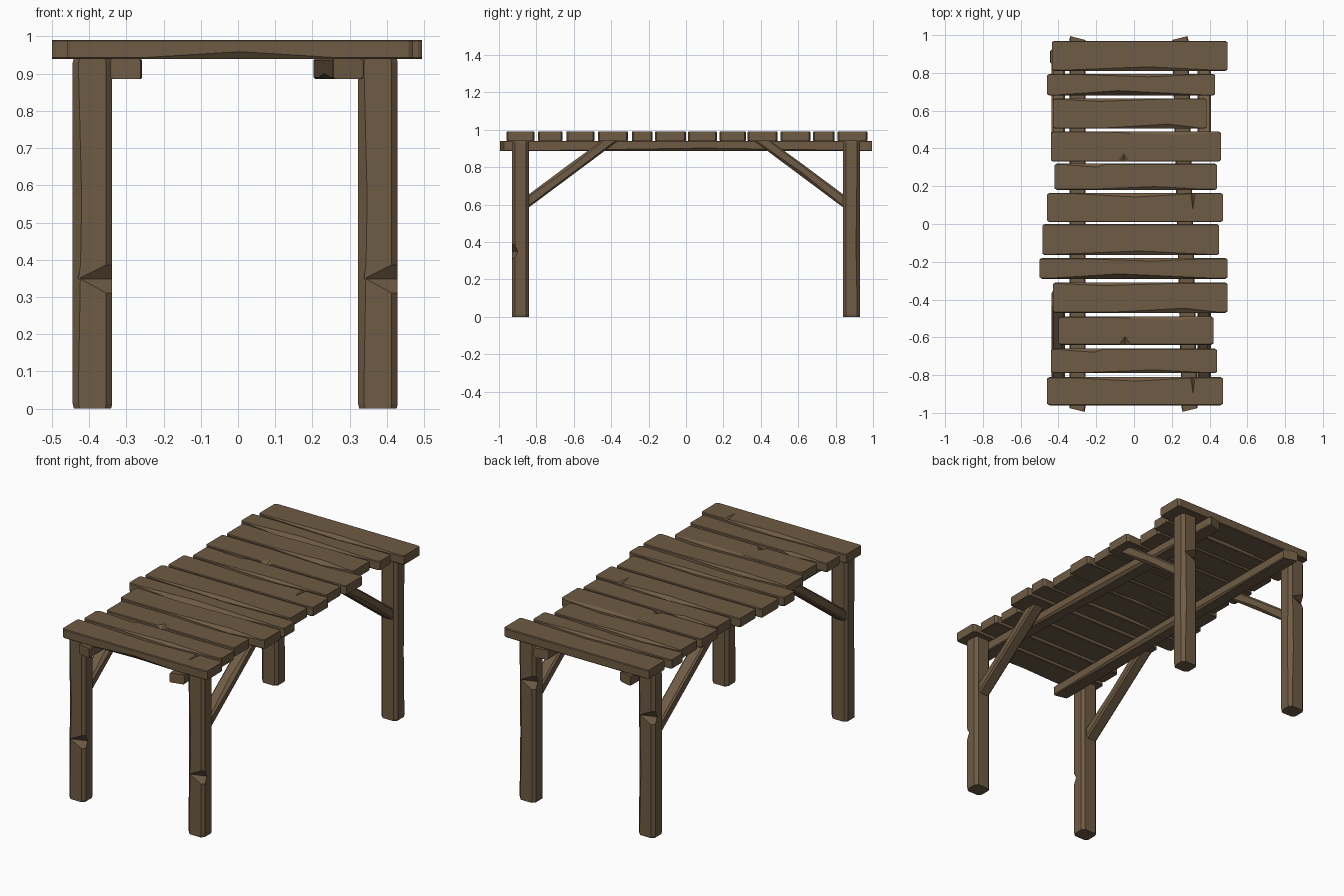
import bpy, bmesh
from mathutils import Vector

if "Cube" in bpy.data.objects:
    bpy.data.objects.remove(bpy.data.objects["Cube"])

wood = bpy.data.materials.new("weathered brown wood")
wood.diffuse_color = (0.158, 0.105, 0.058, 1)
wood.use_nodes = True
wood.node_tree.nodes["Principled BSDF"].inputs["Base Color"].default_value = wood.diffuse_color


def beam(name, a, b, u, w, h, c=0.006, wear=(), end=0.008, skew=0.0, zmax=None):
    """Hewn timber from a to b: chamfered rectangle w (along u) by h.
    wear = (corner, position, reach before, reach after, cut u, cut v); positions are 0..1.
    Corners: 0 -u-v, 1 +u-v, 2 +u+v, 3 -u+v."""
    a, b, u = Vector(a), Vector(b), Vector(u)
    length = (b - a).length
    d = (b - a).normalized()
    v = d.cross(u)
    e = 0.012 / length
    stations = {0.0, e, 1 - e, 1.0}
    for _, t, r0, r1, _, _ in wear:
        stations |= {max(e, t - r0), t, min(1 - e, t + r1)}
    bm = bmesh.new()
    rings = []
    for t in sorted(stations):
        inset = end if t in (0.0, 1.0) else 0
        ring = []
        for k, (su, sv) in enumerate(((-1, -1), (1, -1), (1, 1), (-1, 1))):
            cu = cv = c
            for corner, tw, r0, r1, du, dv in wear:
                if corner == k:
                    r = r0 if t < tw else r1
                    f = max(0, 1 - abs(t - tw) / r)
                    cu, cv = max(cu, c + f * du), max(cv, c + f * dv)
            pair = [(w / 2 - inset - cu, h / 2), (w / 2 - inset, h / 2 - cv)]
            if su * sv > 0:
                pair.reverse()
            for pu, pv in pair:
                off = skew * su * pu if inset else 0
                p = a + d * (t * length + off) + u * (su * pu) + v * (sv * pv)
                if zmax:
                    p.z = min(p.z, zmax)
                ring.append(bm.verts.new(p))
        rings.append(ring)
    for r, s in zip(rings, rings[1:]):
        for i in range(8):
            j = (i + 1) % 8
            bm.faces.new((r[i], r[j], s[j], s[i]))
    bm.faces.new(rings[0][::-1])
    bm.faces.new(rings[-1])
    bmesh.ops.recalc_face_normals(bm, faces=bm.faces)
    me = bpy.data.meshes.new(name)
    bm.to_mesh(me)
    bm.free()
    me.materials.append(wood)
    ob = bpy.data.objects.new(name, me)
    bpy.context.collection.objects.link(ob)
    return ob


# Tabletop planks: y from, y to, x from, x to; six wear patterns repeat
planks = [(.81, .97, -.435, .495), (.68, .795, -.46, .43), (.505, .665, -.43, .385),
          (.33, .49, -.44, .46), (.18, .32, -.42, .44), (.01, .165, -.46, .47),
          (-.165, .0, -.485, .45), (-.29, -.18, -.50, .495), (-.47, -.31, -.43, .495),
          (-.64, -.49, -.40, .42), (-.79, -.66, -.44, .44), (-.96, -.81, -.46, .47)]
patterns = [
    [(3, .55, .5, .4, .018, .012), (0, .5, .3, .3, .012, .014)],
    [(3, .42, .35, .5, .022, .03), (2, .6, .4, .3, .012, .01)],
    [(2, .3, .3, .4, .012, .012), (3, .75, .4, .2, .02, .014)],
    [(3, .43, .035, .035, .04, .014), (2, .75, .4, .24, .016, .008)],
    [(2, .26, .22, .05, .015, .012), (3, .62, .4, .3, .014, .01)],
    [(2, .5, .35, .35, .018, .012), (0, .5, .28, .28, .01, .016),
     (2, .83, .012, .012, .085, .008)],
]
for i, (y0, y1, x0, x1) in enumerate(planks):
    y = (y0 + y1) / 2
    beam(f"plank_{i + 1}", (x0, y, .965), (x1, y, .965), (0, 1, 0), y1 - y0, .052,
         c=.004, wear=patterns[i % 6])

# Long rails under the planks
beam("left_rail", (-.30, -.985, .913), (-.30, .985, .913), (-1, 0, 0), .085, .056,
     c=.005, wear=[(0, .45, .4, .4, .012, .012), (1, .6, .3, .3, .01, .01)],
     end=.004, skew=.25)
beam("right_rail", (.295, -.985, .913), (.245, .985, .913), (-1, 0, 0), .085, .056,
     c=.005, wear=[(0, .55, .4, .4, .012, .012), (1, .4, .3, .3, .01, .01)],
     end=.004, skew=-.25)

for side, lx, bx in (("left", -.391, -.40), ("right", .376, .372)):
    for place, s in (("front", -1), ("back", 1)):
        # Leg with a chipped edge, low in front and high at the back
        if s < 0:
            chips = [(1, .37, .04, .04, .075, .016), (0, .6, .5, .35, .008, .006)]
        else:
            chips = [(3, .74, .04, .04, .075, .016), (2, .4, .35, .5, .008, .006)]
        beam(f"{place}_{side}_leg", (lx, s * .885, 0), (lx, s * .885, .942), (1, 0, 0),
             .106, .092, c=.016, wear=chips, end=.003)
        # Diagonal brace from leg to tabletop
        beam(f"{place}_{side}_brace", (bx, s * .868, .599), (bx, s * .37, .97), (1, 0, 0),
             .072, .056, c=.009, wear=[(1, .5, .4, .4, .01, .008)], end=.003, zmax=.952)
